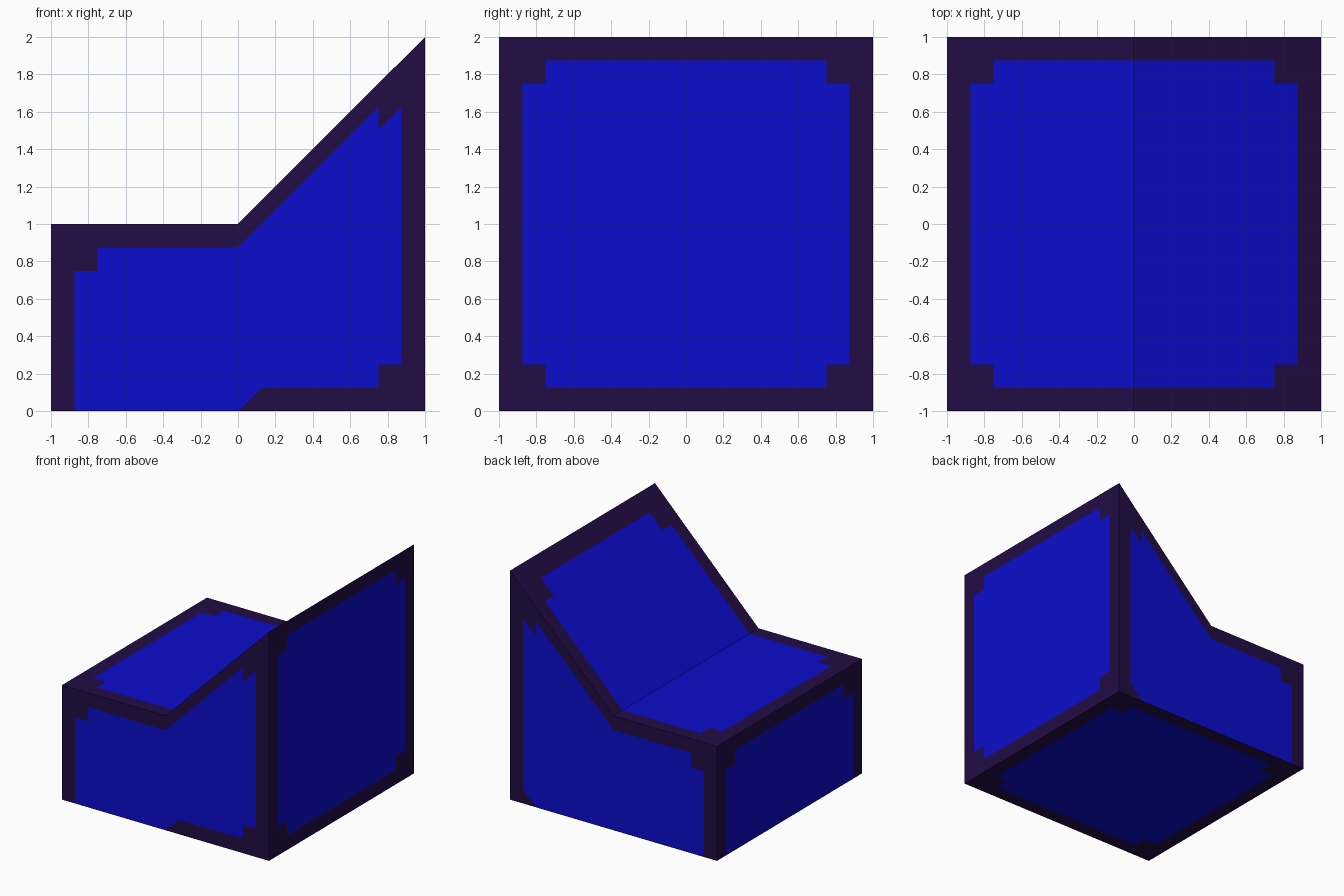
import bpy, bmesh
from mathutils import Vector

if "Cube" in bpy.data.objects:
    bpy.data.objects.remove(bpy.data.objects["Cube"])

A, B = 0.875, 0.75  # panel edge and corner-notch lines


def material(name, rgb):
    m = bpy.data.materials.new(name)
    m.diffuse_color = (*rgb, 1)
    m.use_nodes = True
    m.node_tree.nodes["Principled BSDF"].inputs["Base Color"].default_value = m.diffuse_color
    return m


def inside(poly, u, v):
    """Even-odd point in polygon test."""
    hit = False
    for (x1, y1), (x2, y2) in zip(poly, poly[1:] + poly[:1]):
        if (y1 > v) != (y2 > v) and u < x1 + (v - y1) * (x2 - x1) / (y2 - y1):
            hit = not hit
    return hit


def notched(u, v):
    """Square panel with a small square notch at every corner."""
    u, v = abs(u), abs(v)
    return max(u, v) < A and not (u > B and v > B)


# Panel outlines on the two profile sides (x, z)
upper = [(A, 1.625), (B, 1.5), (B, 1.625), (0, A), (-B, A), (-B, B), (-A, B), (-A, 0)]
front_panel = [(0, 0), (0.125, 0.125), (B, 0.125), (B, 0.25), (A, 0.25)] + upper
back_panel = [(B, 0), (A, 0.125)] + upper


def is_panel(face):
    x, y, z = face.calc_center_median()
    n = face.normal
    if n.y < -0.9:
        return inside(front_panel, x, z)
    if n.y > 0.9:
        return inside(back_panel, x, z)
    if n.x > 0.9:
        return notched(y, z - 1)
    if n.x < -0.9:  # this panel runs down to the ground
        return notched(y, max(z, 0))
    return notched(x, y)  # top, slope and underside


# Wedge body: side profile extruded along y
bm = bmesh.new()
profile = [(-1, 0), (1, 0), (1, 2), (0, 1), (-1, 1)]
base = bm.faces.new([bm.verts.new((x, -1, z)) for x, z in profile])
ext = bmesh.ops.extrude_face_region(bm, geom=[base], use_keep_orig=True)
bmesh.ops.translate(bm, vec=(0, 2, 0),
                    verts=[g for g in ext["geom"] if isinstance(g, bmesh.types.BMVert)])
bmesh.ops.recalc_face_normals(bm, faces=bm.faces)

# Cut the surfaces along the panel outlines
cuts = [((0, 0, 0), (1, 0, 0))]
for d in (-A, -B, B, A):
    cuts += [((d, 0, 0), (1, 0, 0)), ((0, d, 0), (0, 1, 0)), ((0, 0, 1 + d), (0, 0, 1))]
cuts += [((0, 0, h), (0, 0, 1)) for h in (B, A)]
cuts += [((0, 0, h), (-1, 0, 1)) for h in (A, B, 0, -B)]
for co, no in cuts:
    bmesh.ops.bisect_plane(bm, geom=bm.verts[:] + bm.edges[:] + bm.faces[:],
                           dist=1e-5, plane_co=co, plane_no=Vector(no).normalized())

# Colour panels and border
bm.normal_update()
for f in bm.faces:
    f.material_index = int(is_panel(f))

mesh = bpy.data.meshes.new("wedge_block")
bm.to_mesh(mesh)
bm.free()
mesh.materials.append(material("dark purple border", (0.016, 0.0037, 0.058)))
mesh.materials.append(material("blue panel", (0.0037, 0.0037, 0.61)))
bpy.context.collection.objects.link(bpy.data.objects.new("wedge_block", mesh))
